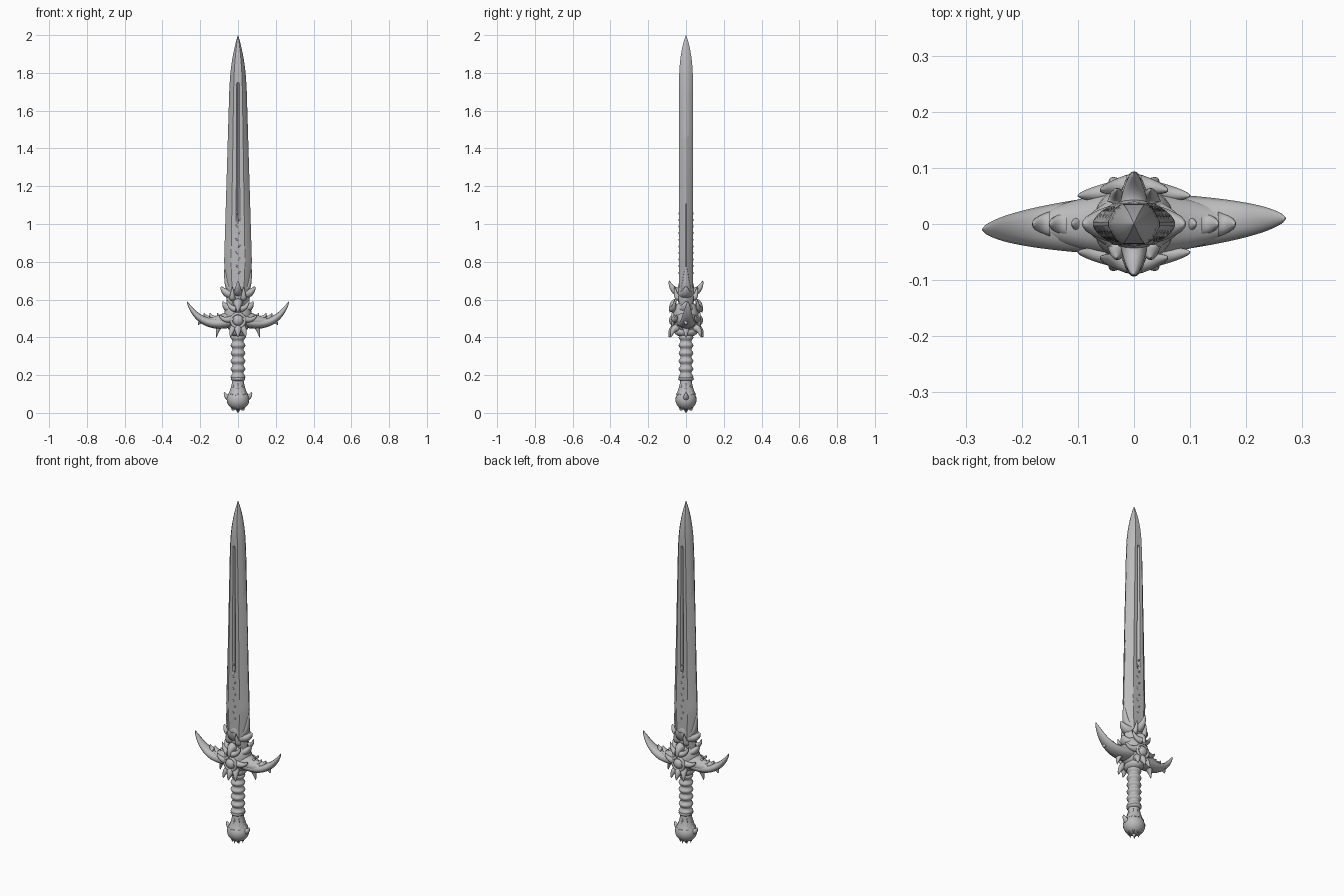
import bpy, bmesh, math
from mathutils import Vector

if "Cube" in bpy.data.objects:
    bpy.data.objects.remove(bpy.data.objects["Cube"], do_unlink=True)

GREY = (0.5, 0.5, 0.5, 1)
steel = bpy.data.materials.new("grey steel")
steel.use_nodes = True
steel.diffuse_color = GREY
steel.node_tree.nodes["Principled BSDF"].inputs["Base Color"].default_value = GREY

# Directions across which a horn can be widened
ALONG_X, ALONG_Y, ALONG_Z = Vector((1, 0, 0)), Vector((0, 1, 0)), Vector((0, 0, 1))


def finish(obj, name, angle):
    """Name, colour and shade one part."""
    obj.name = name
    obj.data.name = name
    obj.data.materials.append(steel)
    bpy.ops.object.select_all(action="DESELECT")
    obj.select_set(True)
    bpy.context.view_layer.objects.active = obj
    bpy.ops.object.shade_smooth_by_angle(angle=math.radians(angle))


def skin(name, rings, angle):
    """Join equal-length rings of points into one closed, capped surface."""
    bm = bmesh.new()
    loops = [[bm.verts.new(point) for point in ring] for ring in rings]
    count = len(loops[0])
    for lower, upper in zip(loops, loops[1:]):
        for i in range(count):
            j = (i + 1) % count
            bm.faces.new((lower[i], lower[j], upper[j], upper[i]))
    bm.faces.new(loops[0])
    bm.faces.new(loops[-1])
    bmesh.ops.recalc_face_normals(bm, faces=bm.faces)
    mesh = bpy.data.meshes.new(name)
    bm.to_mesh(mesh)
    bm.free()
    obj = bpy.data.objects.new(name, mesh)
    bpy.context.collection.objects.link(obj)
    finish(obj, name, angle)


def circle(count):
    """Cosine and sine pairs evenly spaced around a circle."""
    angles = [math.tau * k / count for k in range(count)]
    return [(math.cos(a), math.sin(a)) for a in angles]


def horn(name, root, tip, radius, dip=0, side=ALONG_Y, wide=1, mirror=(1, 1), steps=10):
    """Tapering claw that leaves its root level, then curls to its tip."""
    flip = Vector((*mirror, 1))
    root, tip = Vector(root) * flip, Vector(tip) * flip
    bend = root.lerp(tip, 0.7)
    bend.z = root.z - dip
    rings = []
    for step in range(steps + 1):
        t = step / steps
        centre = root.lerp(bend, t).lerp(bend.lerp(tip, t), t)
        tangent = (bend - root).lerp(tip - bend, t).normalized()
        up = tangent.cross(side).normalized()
        across = up.cross(tangent) * wide
        size = max(radius * (1 - t) ** 0.6, 0.001)
        rings.append([centre + (up * c + across * s) * size for c, s in circle(12)])
    skin(name, rings, 60)


def turned(name, bottom, top, radius_at, steps):
    """Round column whose radius follows a rule of the fraction of its height."""
    rings = []
    for step in range(steps + 1):
        t = step / steps
        z = bottom + (top - bottom) * t
        rings.append([(c * radius_at(t), s * radius_at(t), z) for c, s in circle(20)])
    skin(name, rings, 60)


def orb(name, location, scale):
    """Stretched ball."""
    bpy.ops.mesh.primitive_uv_sphere_add(segments=24, ring_count=12, location=location, scale=scale)
    finish(bpy.context.object, name, 60)


def blade_ring(z):
    """Bevelled blade section: sharp edges, broad flats, shallow groove."""
    point = max(0, (z - 1.7) / 0.3)
    width = (0.044 + 0.03 * max(0, 1.75 - z)) * (1 - point ** 2) + 0.001
    if z < 0.8:
        width -= (0.8 - z) * 0.1
    thick = 0.036 * (1 - point ** 3) + 0.001
    groove = 0.7 if 1 < z < 1.75 else 1
    half = [(width, thick * 0.1), (width * 0.8, thick * 0.6), (width * 0.5, thick), (width * 0.15, thick)]
    front = half + [(0, thick * groove)] + [(-x, y) for x, y in reversed(half)]
    return [(x, y, z) for x, y in front] + [(-x, -y, z) for x, y in front]


# Blade
skin("blade", [blade_ring(0.55 + 1.45 * k / 58) for k in range(59)], 30)

# Ringed grip
turned("grip", 0.17, 0.42, lambda t: 0.034 - 0.005 * math.cos(math.tau * 6 * t), 48)

# Pommel with its collar and neck
orb("pommel", (0, 0, 0.07), (0.06, 0.056, 0.055))
turned("pommel_neck", 0.1, 0.18, lambda t: 0.03 + 0.02 * (1 - t) ** 2, 8)
orb("pommel_collar", (0, 0, 0.18), (0.038, 0.042, 0.015))
horn("pommel_point", (0, 0, 0.05), (0, 0, 0), 0.03)
for c, s in circle(8):
    tangent = Vector((-s, c, 0))
    horn("pommel_claw", (c * 0.05, s * 0.05, 0.07), (c * 0.03, s * 0.03, 0.01), 0.016, side=tangent)
    horn("pommel_strap", (c * 0.05, s * 0.05, 0.09), (c * 0.03, s * 0.03, 0.16), 0.013, side=tangent)
for sx, hand in ((1, "left"), (-1, "right")):
    horn(hand + "_pommel_spur", (0.04, 0, 0.08), (0.073, 0, 0.11), 0.02, mirror=(sx, 1))

# Guard hub
orb("guard_hub", (0, 0, 0.51), (0.075, 0.07, 0.09))
orb("guard_collar", (0, 0, 0.43), (0.046, 0.062, 0.03))
orb("blade_socket", (0, 0, 0.63), (0.052, 0.046, 0.1))

for sx, hand in ((1, "left"), (-1, "right")):
    both = (sx, sx)
    # Sweeping arm, slightly twisted, with a sheath at its root
    horn(hand + "_guard_arm", (0, 0, 0.5), (0.27, 0.01, 0.59), 0.036, 0.08, wide=1.6, mirror=both, steps=24)
    horn(hand + "_arm_sheath", (0.04, 0, 0.5), (0.18, 0, 0.5), 0.04, 0.03, wide=1.4, mirror=both)
    # Hooked claws under the arm
    horn(hand + "_inner_claw", (0.08, 0, 0.47), (0.115, 0, 0.4), 0.02, wide=1.5, mirror=both)
    horn(hand + "_outer_claw", (0.18, 0, 0.49), (0.21, 0, 0.465), 0.016, wide=1.3, mirror=both)
    # Barbs above the arm
    for x in (0.08, 0.12, 0.15):
        horn(hand + "_arm_barb", (x, 0, 0.5), (x + 0.03, 0, 0.53), 0.016, wide=1.4, mirror=both)
    # Lugs at the root of the blade
    horn(hand + "_upper_lug", (0.03, 0, 0.63), (0.09, 0, 0.67), 0.03, wide=1.2, mirror=both)
    horn(hand + "_lower_lug", (0.03, 0, 0.55), (0.08, 0, 0.59), 0.03, wide=1.6, mirror=both)
    horn(hand + "_blade_shoulder", (0.04, 0, 0.66), (0.07, 0, 0.78), 0.02, wide=1.5, mirror=both)
    for sy, face in ((-1, "front"), (1, "back")):
        part = face + "_" + hand
        corner = (sx, sy)
        # Brow, cheek, collar and fang of the guard mask
        horn(part + "_brow", (0.01, 0.07, 0.55), (0.06, 0.06, 0.6), 0.018, side=ALONG_Z, mirror=corner)
        horn(part + "_cheek", (0.02, 0.06, 0.5), (0.1, 0.05, 0.52), 0.02, 0.02, mirror=corner)
        horn(part + "_collar_spike", (0.02, 0.05, 0.45), (0.04, 0.08, 0.4), 0.022, side=ALONG_X, mirror=corner)
        horn(part + "_fang", (0.03, 0.04, 0.61), (0.03, 0.06, 0.67), 0.018, side=ALONG_X, mirror=corner)

for sy, face in ((-1, "front"), (1, "back")):
    centred = (1, sy)
    # Round boss with its rim
    orb(face + "_boss", (0, sy * 0.064, 0.49), (0.03, 0.026, 0.03))
    bpy.ops.mesh.primitive_torus_add(major_radius=0.036, minor_radius=0.008, major_segments=24,
                                     minor_segments=8, location=(0, sy * 0.07, 0.49),
                                     rotation=(math.pi / 2, 0, 0))
    finish(bpy.context.object, face + "_boss_rim", 60)
    # Snout, crest and beak of the guard mask
    horn(face + "_snout", (0, 0.05, 0.58), (0, 0.085, 0.53), 0.026, side=ALONG_X, mirror=centred)
    horn(face + "_crest", (0, 0.03, 0.64), (0, 0.09, 0.7), 0.026, side=ALONG_X, mirror=centred)
    horn(face + "_beak", (0, 0.05, 0.45), (0, 0.09, 0.4), 0.026, side=ALONG_X, mirror=centred)
    # Raised vine leaves on the lower blade
    for k in range(10):
        z = 0.74 + k * 0.035
        lean = 0.016 * (-1) ** k
        horn(face + "_vine_leaf", (0, 0.035, z), (lean, 0.035, z + 0.03), 0.005, mirror=centred)
